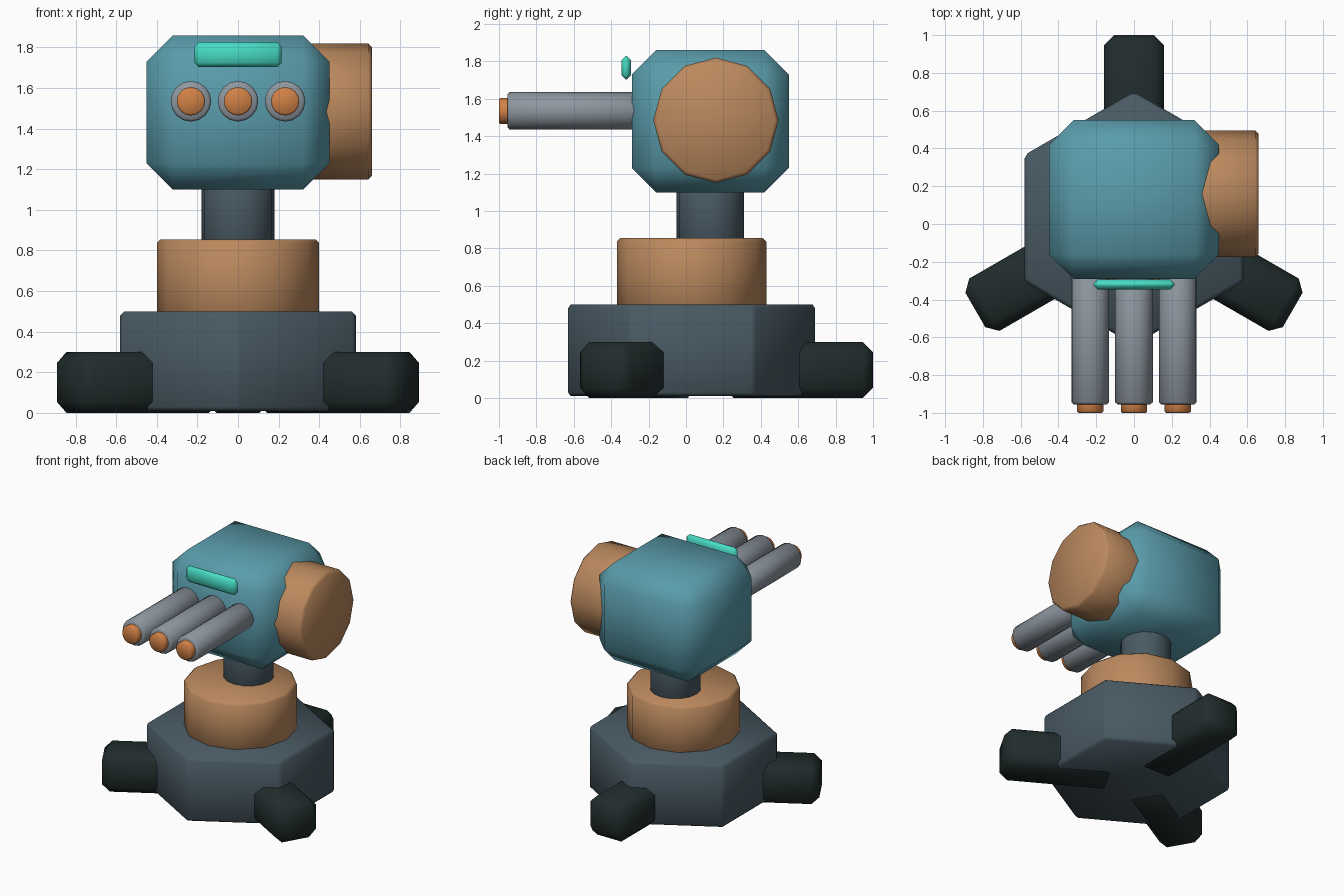
import bpy, bmesh
from math import radians, pi, sin, cos
from mathutils import Matrix

cube = bpy.data.objects.get("Cube")
if cube:
    bpy.data.objects.remove(cube, do_unlink=True)


def material(name, r, g, b):
    """Flat colour from display values, stored as linear ones."""
    color = [(c / 255) ** 2.2 for c in (r, g, b)] + [1.0]
    m = bpy.data.materials.new(name)
    m.use_nodes = True
    m.diffuse_color = color
    m.node_tree.nodes["Principled BSDF"].inputs["Base Color"].default_value = color
    return m


TEAL = material("teal paint", 90, 154, 169)
COPPER = material("copper", 186, 136, 94)
SLATE = material("slate metal", 74, 90, 99)
RUBBER = material("dark rubber", 38, 48, 48)
STEEL = material("grey steel", 140, 149, 158)
ORANGE = material("orange muzzle", 208, 128, 72)
GLOW = material("bright turquoise", 72, 218, 194)


def finish(bm, name, mat, bevel, matrix):
    """Chamfer the hard edges, place the part and shade it."""
    edges = [e for e in bm.edges if e.calc_face_angle(0) > radians(40)]
    bmesh.ops.bevel(bm, geom=edges, offset=bevel, segments=1,
                    affect='EDGES', clamp_overlap=True)
    bm.transform(matrix)
    bmesh.ops.recalc_face_normals(bm, faces=bm.faces)
    mesh = bpy.data.meshes.new(name)
    bm.to_mesh(mesh)
    bm.free()
    mesh.materials.append(mat)
    ob = bpy.data.objects.new(name, mesh)
    bpy.context.collection.objects.link(ob)
    bpy.ops.object.select_all(action='DESELECT')
    ob.select_set(True)
    bpy.context.view_layer.objects.active = ob
    bpy.ops.object.shade_smooth_by_angle(angle=radians(50))
    return ob


def box(name, mat, size, center, bevel, turn=0):
    bm = bmesh.new()
    bmesh.ops.create_cube(bm, size=1)
    bmesh.ops.scale(bm, vec=size, verts=bm.verts)
    return finish(bm, name, mat, bevel,
                  Matrix.Translation(center) @ Matrix.Rotation(turn, 4, 'Z'))


def cylinder(name, mat, radius, length, center, bevel, sides=12, axis='Z'):
    bm = bmesh.new()
    bmesh.ops.create_cone(bm, cap_ends=True, segments=sides, radius1=radius,
                          radius2=radius, depth=length)
    turn = {'Z': Matrix(), 'X': Matrix.Rotation(pi / 2, 4, 'Y'),
            'Y': Matrix.Rotation(pi / 2, 4, 'X')}[axis]
    return finish(bm, name, mat, bevel, Matrix.Translation(center) @ turn)


# Pedestal: hexagonal base, copper ring and neck
BASE_Y, HEAD_Y = 0.03, 0.13
cylinder("base", SLATE, 0.67, 0.49, (0, BASE_Y, 0.255), 0.02, sides=6)
cylinder("base_ring", COPPER, 0.40, 0.40, (0, BASE_Y, 0.655), 0.018)
cylinder("neck", SLATE, 0.18, 0.50, (0, HEAD_Y, 1.0), 0.01, sides=16)

# Three feet spread around the base
for name, degrees in (("back", 90), ("right", 210), ("left", 330)):
    a = radians(degrees)
    box(name + "_foot", RUBBER, (0.80, 0.32, 0.30),
        (0.57 * cos(a), BASE_Y + 0.57 * sin(a), 0.15), 0.055, turn=a)

# Head with side drum and visor
box("head", TEAL, (0.90, 0.84, 0.76), (0, HEAD_Y, 1.48), 0.13)
cylinder("side_drum", COPPER, 0.335, 0.46, (0.43, 0.16, 1.485), 0.018, axis='X')
box("visor", GLOW, (0.43, 0.052, 0.124), (0, -0.32, 1.766), 0.022)

# Three barrels with muzzle plugs
for name, x in (("right", -0.232), ("middle", 0), ("left", 0.232)):
    cylinder(name + "_barrel", STEEL, 0.10, 0.755, (x, -0.5775, 1.535), 0.012,
             sides=16, axis='Y')
    cylinder(name + "_muzzle", ORANGE, 0.07, 0.10, (x, -0.95, 1.535), 0.008,
             sides=16, axis='Y')
